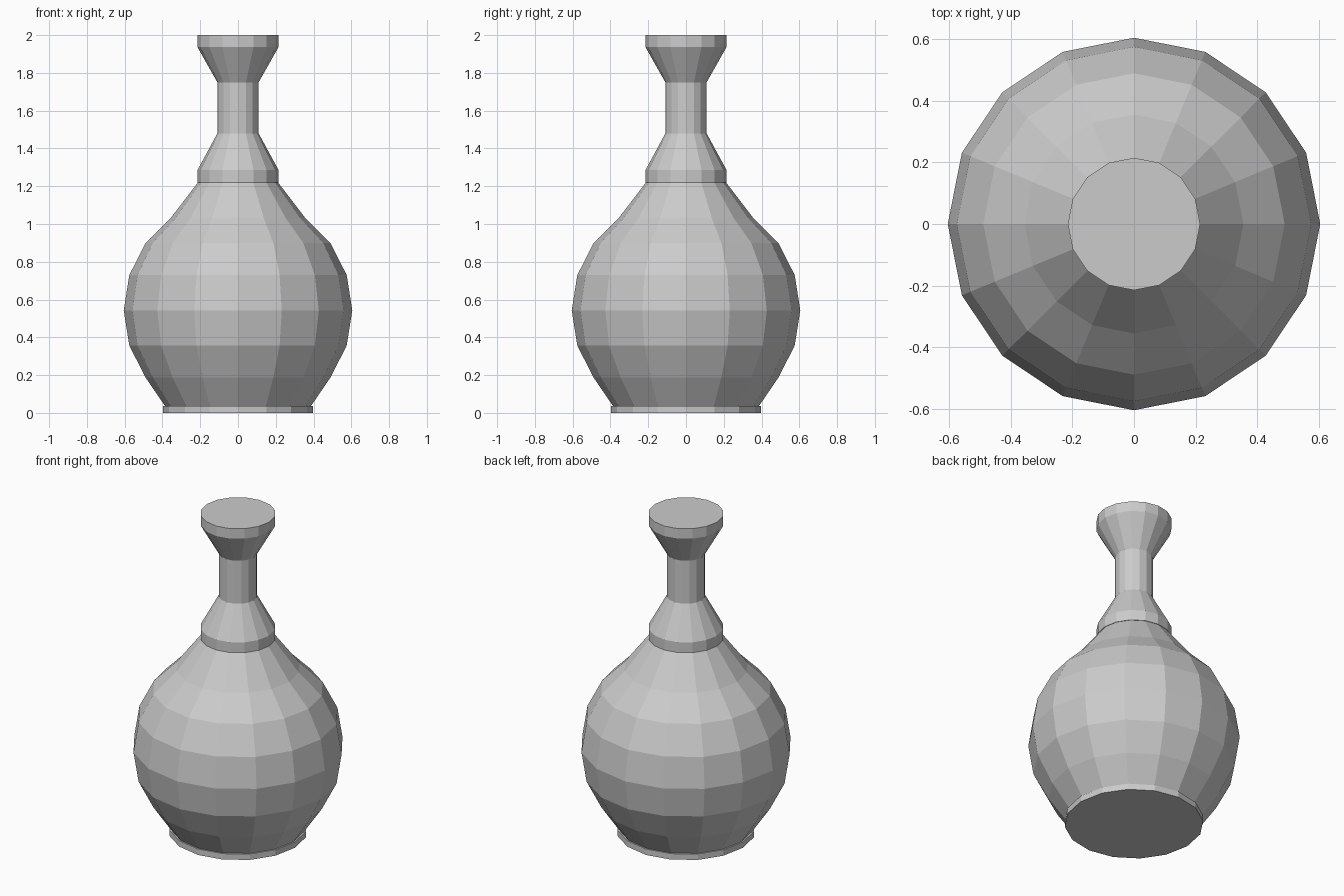
import bpy, bmesh
from math import sin, cos, tau, radians

if "Cube" in bpy.data.objects:
    bpy.data.objects.remove(bpy.data.objects["Cube"])

SIDES = 16

# Round belly: 18-degree arc steps about the widest ring
R, MID = 0.605, 0.543
belly = [(R * cos(radians(a)), MID + R * sin(radians(a))) for a in range(-36, 55, 18)]

# Outline from foot to lip as (radius, height)
profile = [(0.396, 0.0), (0.396, 0.037), (0.387, 0.037)] + belly + [
    (0.212, 1.22), (0.215, 1.22), (0.215, 1.285),   # collar
    (0.109, 1.48), (0.109, 1.75),                   # neck
    (0.215, 1.937), (0.215, 2.0)]                   # flared lip


def lathe(name, points):
    """Spin an outline into a closed, flat-faced solid."""
    bm = bmesh.new()
    rings = [[bm.verts.new((r * cos(tau * i / SIDES), r * sin(tau * i / SIDES), z))
              for i in range(SIDES)] for r, z in points]
    for low, high in zip(rings, rings[1:]):
        for i in range(SIDES):
            j = (i + 1) % SIDES
            bm.faces.new((low[i], low[j], high[j], high[i]))
    bm.faces.new(rings[0][::-1])
    bm.faces.new(rings[-1])
    mesh = bpy.data.meshes.new(name)
    bm.to_mesh(mesh)
    bm.free()
    obj = bpy.data.objects.new(name, mesh)
    bpy.context.collection.objects.link(obj)
    return obj


lathe("bottle", profile)
